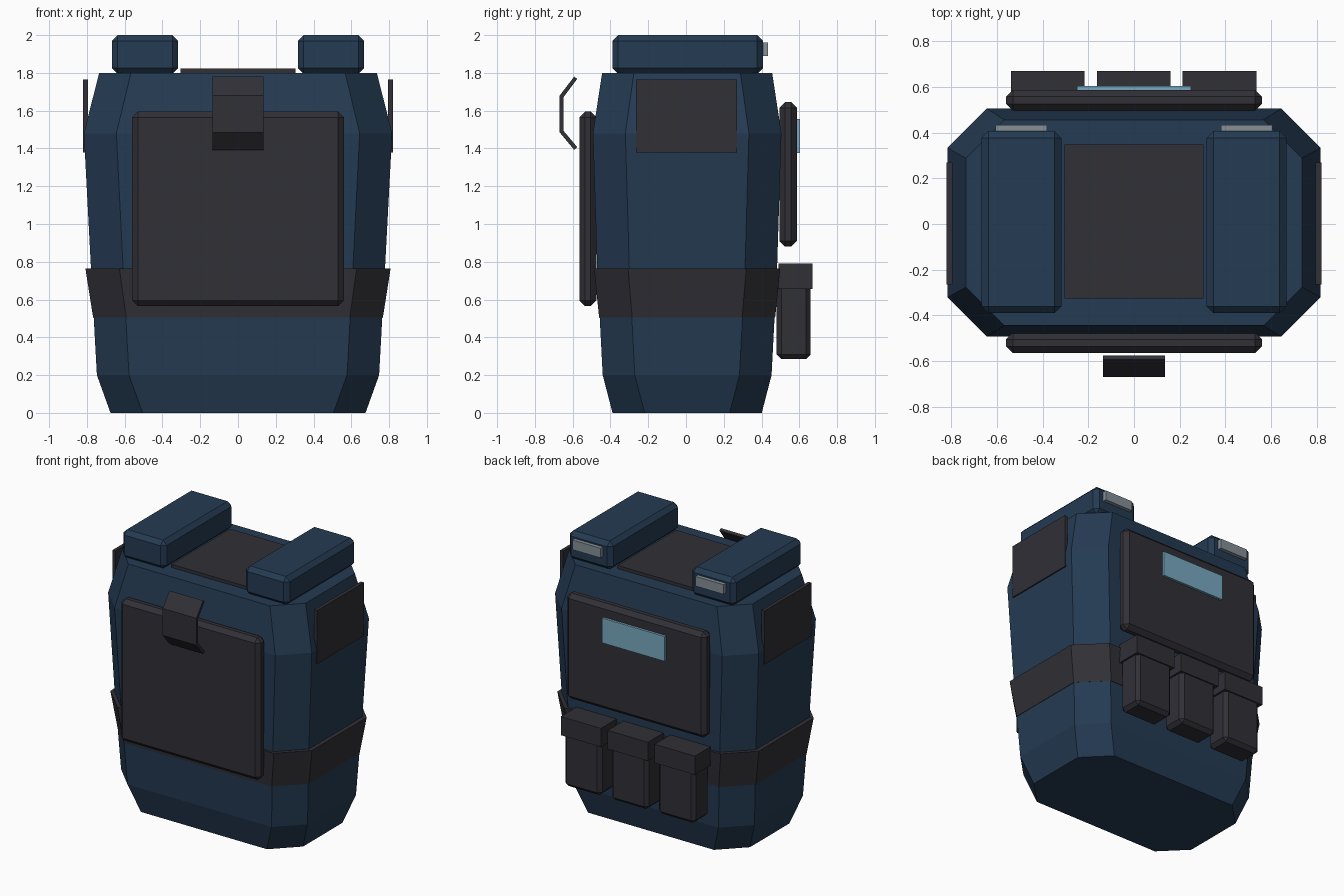
import bpy, bmesh
from mathutils import Vector

if "Cube" in bpy.data.objects:
    bpy.data.objects.remove(bpy.data.objects["Cube"])


def material(name, rgb):
    m = bpy.data.materials.new(name)
    m.diffuse_color = (*rgb, 1)
    m.use_nodes = True
    m.node_tree.nodes["Principled BSDF"].inputs["Base Color"].default_value = m.diffuse_color
    return m


NAVY = material("navy armour", (0.018, 0.043, 0.085))
DARK = material("charcoal fabric", (0.030, 0.029, 0.037))
CYAN = material("pale blue patch", (0.19, 0.40, 0.53))
GREY = material("grey metal", (0.24, 0.28, 0.31))


def finish(bm, name, mat, bevel=0):
    if bevel:
        bmesh.ops.bevel(bm, geom=bm.edges[:], offset=bevel, segments=1, affect='EDGES')
    bmesh.ops.recalc_face_normals(bm, faces=bm.faces[:])
    me = bpy.data.meshes.new(name)
    bm.to_mesh(me)
    bm.free()
    me.materials.append(mat)
    ob = bpy.data.objects.new(name, me)
    bpy.context.collection.objects.link(ob)
    return ob


def box(name, x, y, z, mat, bevel=0):
    """Box from (min, max) ranges, optionally chamfered."""
    bm = bmesh.new()
    bmesh.ops.create_cube(bm, size=1)
    for v in bm.verts:
        v.co = Vector([(a + b) / 2 + c * (b - a) for (a, b), c in zip((x, y, z), v.co)])
    return finish(bm, name, mat, bevel)


def octagon_loft(name, rings, mat):
    """Stack of chamfered rectangles: (z, half width, half depth, chamfer)."""
    bm = bmesh.new()
    loops = []
    for z, w, d, c in rings:
        pts = [(w, -d + c), (w, d - c), (w - c, d), (c - w, d),
               (-w, d - c), (-w, c - d), (c - w, -d), (w - c, -d)]
        loops.append([bm.verts.new((px, py + 0.006, z)) for px, py in pts])
    for a, b in zip(loops, loops[1:]):
        for i in range(8):
            j = (i + 1) % 8
            bm.faces.new((a[i], a[j], b[j], b[i]))
    bm.faces.new(loops[0])
    bm.faces.new(loops[-1])
    return finish(bm, name, mat)


# Torso shell and flared belt
octagon_loft("torso", [(0, 0.675, 0.395, 0.17), (0.2, 0.747, 0.447, 0.17),
                       (0.76, 0.778, 0.476, 0.17), (1.48, 0.816, 0.499, 0.172),
                       (1.8, 0.735, 0.45, 0.168)], NAVY)
octagon_loft("belt", [(0.505, 0.767, 0.466, 0.175), (0.765, 0.808, 0.493, 0.18)], DARK)

# Front and back plates, top plate
box("front_plate", (-0.56, 0.56), (-0.565, -0.475), (0.565, 1.595), DARK, 0.03)
box("back_plate", (-0.56, 0.56), (0.495, 0.587), (0.88, 1.645), DARK, 0.03)
box("back_patch", (-0.25, 0.25), (0.585, 0.604), (1.375, 1.555), CYAN)
box("collar_plate", (-0.305, 0.305), (-0.325, 0.347), (1.795, 1.823), DARK)

# Bent clip in front of the plate
bm = bmesh.new()
outer = [(-0.592, 1.78), (-0.669, 1.68), (-0.669, 1.485), (-0.592, 1.393)]
inner = [(-0.576, 1.768), (-0.648, 1.672), (-0.648, 1.493), (-0.576, 1.407)]
f = bm.faces.new([bm.verts.new((-0.135, y, z)) for y, z in outer + inner[::-1]])
ext = bmesh.ops.extrude_face_region(bm, geom=[f])
bmesh.ops.translate(bm, vec=(0.27, 0, 0),
                    verts=[v for v in ext["geom"] if isinstance(v, bmesh.types.BMVert)])
finish(bm, "front_clip", DARK)

# Parts on both sides: shoulder pads, rear buckles, side plates
for s, side in ((-1, "left"), (1, "right")):
    def span(a, b):
        return sorted((s * a, s * b))
    box(side + "_shoulder_pad", span(0.318, 0.667), (-0.39, 0.407), (1.795, 2.0), NAVY, 0.03)
    box(side + "_shoulder_buckle", span(0.38, 0.606), (0.395, 0.434), (1.89, 1.96), GREY)
    box(side + "_side_plate", span(0.795, 0.82), (-0.265, 0.27), (1.378, 1.765), DARK)

# Three belt pouches with overhanging lids
for i in range(3):
    cx = (i - 1) * 0.376 - 0.002
    box(f"pouch_{i}", (cx - 0.148, cx + 0.148), (0.48, 0.66), (0.285, 0.72), DARK, 0.025)
    box(f"pouch_lid_{i}", (cx - 0.161, cx + 0.161), (0.49, 0.669), (0.655, 0.79), DARK)
